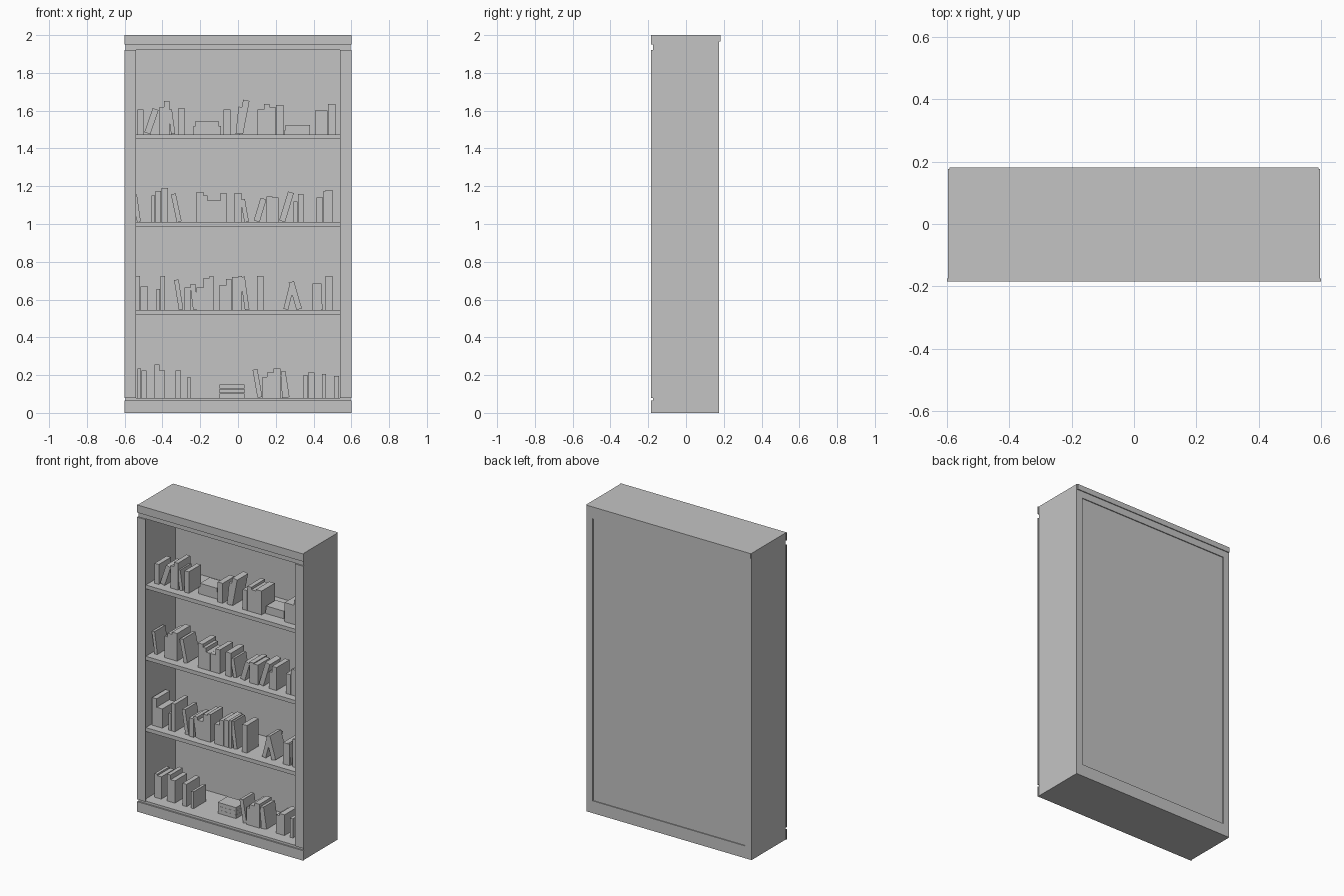
import bpy, bmesh, math, random
from mathutils import Matrix

random.seed(4)
grey = bpy.data.materials.new("plain_grey")
grey.diffuse_color = (0.55, 0.55, 0.55, 1)


def add_box(bm, centre, size, tilt=0):
    m = (Matrix.Translation(centre) @ Matrix.Rotation(math.radians(tilt), 4, 'Y')
         @ Matrix.Diagonal((*size, 1)))
    bmesh.ops.create_cube(bm, size=1, matrix=m)


def finish(bm, name):
    me = bpy.data.meshes.new(name)
    bm.to_mesh(me)
    bm.free()
    me.materials.append(grey)
    ob = bpy.data.objects.new(name, me)
    bpy.context.collection.objects.link(ob)


def part(name, x, y, z):
    """Box from (min, max) ranges."""
    bm = bmesh.new()
    add_box(bm, [(a + b) / 2 for a, b in (x, y, z)], [b - a for a, b in (x, y, z)])
    finish(bm, name)


# carcass
for s, side in ((-1, "left"), (1, "right")):
    span = lambda a, b: tuple(sorted((s * a, s * b)))
    part(side + "_panel", span(0.56, 0.596), (-0.175, 0.176), (0, 2))
    part(side + "_front_stile", span(0.54, 0.6), (-0.184, -0.175), (0.08, 1.92))
    part(side + "_back_strip", span(0.55, 0.59), (0.165, 0.176), (0, 1.96))
part("top_board", (-0.56, 0.56), (-0.175, 0.176), (1.92, 2))
part("bottom_board", (-0.56, 0.56), (-0.175, 0.176), (0, 0.08))
part("back_panel", (-0.56, 0.56), (0.155, 0.17), (0.04, 1.96))

# front and back trim
part("front_header", (-0.6, 0.6), (-0.184, -0.175), (1.95, 2))
part("front_plinth", (-0.6, 0.6), (-0.184, -0.175), (0, 0.065))
part("back_top_strip", (-0.592, 0.592), (0.17, 0.182), (1.965, 2))

# shelves
for i, z in enumerate((0.545, 1.01, 1.475)):
    part(f"shelf_{i + 1}", (-0.56, 0.56), (-0.15, 0.158), (z - 0.025, z))


def books(name, z, upright, leaning, stacks):
    bm = bmesh.new()
    # upright: left x, right x, height
    for a, b, h in upright:
        d = random.uniform(0.12, 0.14)
        add_box(bm, ((a + b) / 2, d / 2 - 0.10, z + h / 2), (b - a - 0.001, d, h))
    # leaning: middle x, thickness, length, tilt
    for x, w, h, t in leaning:
        r = math.radians(abs(t))
        zc = z + (h * math.cos(r) + w * math.sin(r)) / 2
        d = random.uniform(0.11, 0.13)
        add_box(bm, (x, d / 2 - 0.095, zc), (w, d, h), t)
    # lying flat: left x, right x, bottom, top
    for a, b, z0, z1 in stacks:
        add_box(bm, ((a + b) / 2, -0.02, z + (z0 + z1) / 2), (b - a, 0.1, z1 - z0))
    finish(bm, name)


books("books_top_shelf", 1.475,
      [(-0.533, -0.501, 0.13), (-0.416, -0.392, 0.145), (-0.392, -0.363, 0.175),
       (-0.315, -0.284, 0.14), (-0.077, -0.04, 0.13), (0.103, 0.137, 0.13),
       (0.137, 0.167, 0.16), (0.167, 0.2, 0.145), (0.2, 0.241, 0.155),
       (0.406, 0.475, 0.125), (0.475, 0.517, 0.16)],
      [(-0.458, 0.033, 0.135, 19), (-0.352, 0.022, 0.13, -8),
       (0.027, 0.034, 0.18, 11), (0.005, 0.02, 0.145, 6)],
      [(-0.236, -0.09, 0, 0.045), (-0.225, -0.103, 0.045, 0.07),
       (0.247, 0.38, 0, 0.022), (0.252, 0.38, 0.022, 0.05)])

books("books_third_shelf", 1.01,
      [(-0.459, -0.438, 0.14), (-0.438, -0.406, 0.165), (-0.406, -0.369, 0.18),
       (-0.22, -0.183, 0.16), (-0.183, -0.162, 0.14), (-0.162, -0.13, 0.115),
       (-0.13, -0.093, 0.115), (-0.093, -0.061, 0.155), (-0.019, 0.019, 0.155),
       (0.151, 0.183, 0.135), (0.183, 0.215, 0.13), (0.294, 0.316, 0.11),
       (0.316, 0.348, 0.15), (0.416, 0.451, 0.13), (0.451, 0.464, 0.165),
       (0.464, 0.501, 0.17)],
      [(-0.535, 0.02, 0.145, -8), (-0.327, 0.026, 0.15, -12),
       (0.035, 0.024, 0.12, -10), (0.117, 0.032, 0.125, 17),
       (0.257, 0.032, 0.16, 17)],
      [])

books("books_second_shelf", 0.545,
      [(-0.55, -0.517, 0.18), (-0.517, -0.475, 0.125), (-0.432, -0.412, 0.11),
       (-0.412, -0.385, 0.18), (-0.284, -0.25, 0.12), (-0.22, -0.183, 0.12),
       (-0.183, -0.151, 0.17), (-0.151, -0.128, 0.18), (-0.1, -0.064, 0.13),
       (-0.064, -0.034, 0.165), (-0.032, 0.003, 0.175), (0.003, 0.022, 0.18),
       (0.1, 0.135, 0.18), (0.395, 0.443, 0.14), (0.464, 0.501, 0.18)],
      [(-0.314, 0.024, 0.16, -9), (-0.232, 0.028, 0.135, -7),
       (0.036, 0.024, 0.175, -8), (0.27, 0.026, 0.14, 14),
       (0.303, 0.03, 0.15, -16), (0.428, 0.026, 0.14, -7)],
      [])

books("books_bottom_shelf", 0.08,
      [(-0.533, -0.512, 0.155), (-0.512, -0.483, 0.145), (-0.443, -0.416, 0.175),
       (-0.416, -0.385, 0.145), (-0.331, -0.3, 0.145), (-0.268, -0.25, 0.11),
       (0.13, 0.154, 0.11), (0.154, 0.188, 0.135), (0.188, 0.225, 0.155),
       (0.345, 0.369, 0.12), (0.369, 0.406, 0.135), (0.443, 0.466, 0.125),
       (0.507, 0.536, 0.115)],
      [(0.103, 0.026, 0.15, -10), (0.25, 0.024, 0.14, -9), (0.24, 0.02, 0.12, -4)],
      [(-0.097, 0.035, k * 0.024, k * 0.024 + 0.0235) for k in range(3)])
